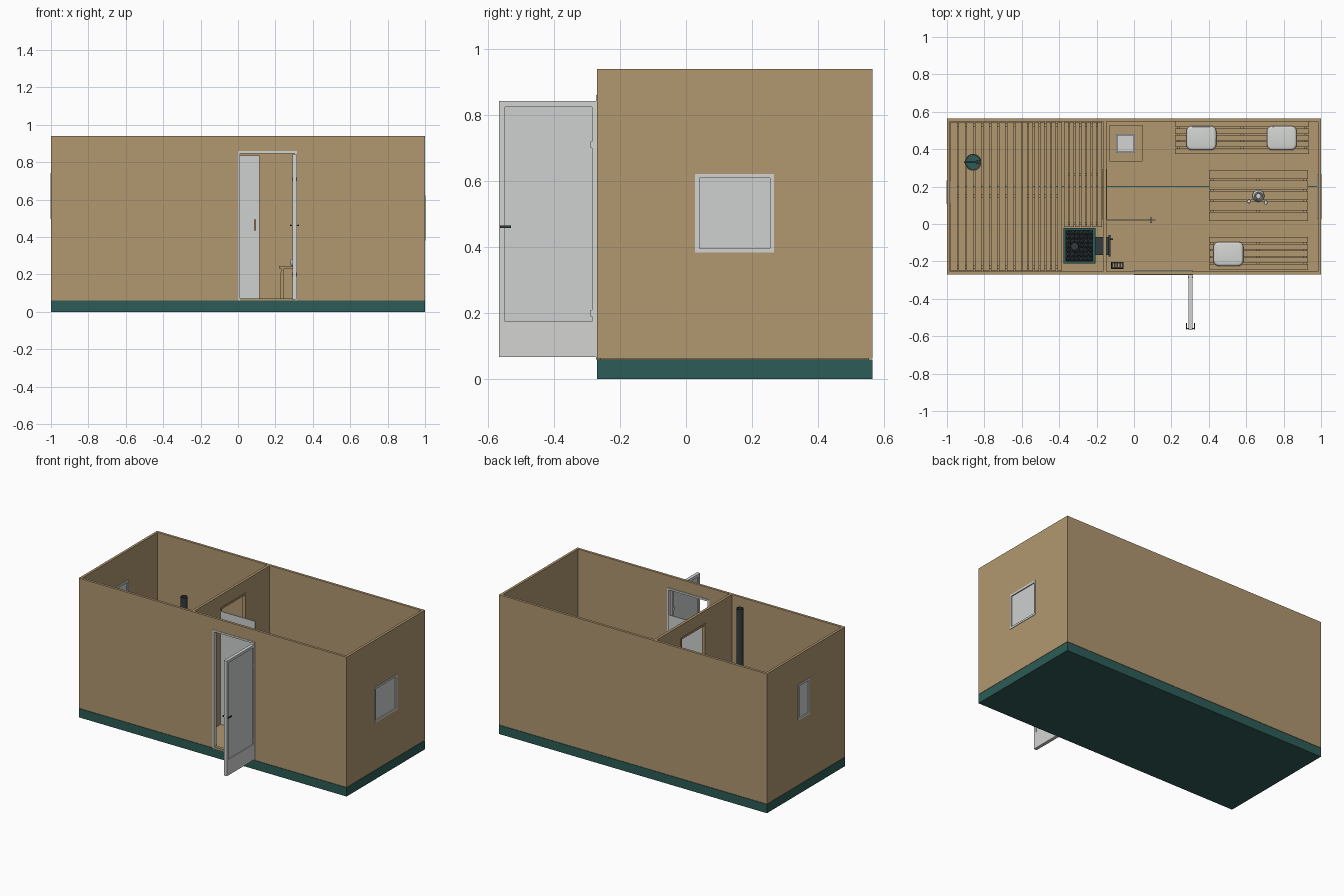
import bpy, bmesh, math, random
from mathutils import Vector

if "Cube" in bpy.data.objects:
    bpy.data.objects.remove(bpy.data.objects["Cube"])

random.seed(4)


def material(name, rgb):
    m = bpy.data.materials.new(name)
    lin = [((c / 255 + 0.055) / 1.055) ** 2.4 for c in rgb]
    m.diffuse_color = (*lin, 1)
    m.use_nodes = True
    m.node_tree.nodes["Principled BSDF"].inputs["Base Color"].default_value = m.diffuse_color
    return m


WOOD = material("warm_wood", (177, 151, 112))
GREEN = material("dark_green", (44, 92, 87))
PALE = material("pale_grey", (211, 213, 210))
GLASS = material("glass_grey", (206, 209, 208))
IRON = material("charcoal_iron", (52, 60, 64))


def finish(name, bm, mat, smooth=False):
    me = bpy.data.meshes.new(name)
    bm.to_mesh(me)
    bm.free()
    me.materials.append(mat)
    ob = bpy.data.objects.new(name, me)
    bpy.context.collection.objects.link(ob)
    if smooth:
        bpy.ops.object.select_all(action='DESELECT')
        ob.select_set(True)
        bpy.context.view_layer.objects.active = ob
        bpy.ops.object.shade_smooth_by_angle()
    return ob


def add_box(bm, x, y, z):
    """Box from three (low, high) ranges."""
    vs = bmesh.ops.create_cube(bm, size=1)["verts"]
    for v in vs:
        v.co = Vector([(a + b) / 2 + c * (b - a) for (a, b), c in zip((x, y, z), v.co)])


def boxes(name, mat, *ranges):
    bm = bmesh.new()
    for r in ranges:
        add_box(bm, *r)
    return finish(name, bm, mat)


def lathe(name, mat, x, y, profile, n=24):
    """Turned part from (radius, z) points around a vertical axis."""
    bm = bmesh.new()
    rings = [[bm.verts.new((x + r * math.cos(2 * math.pi * i / n), y + r * math.sin(2 * math.pi * i / n), z))
              for i in range(n)] for r, z in profile]
    for a, b in zip(rings, rings[1:]):
        for i in range(n):
            bm.faces.new((a[i], a[(i + 1) % n], b[(i + 1) % n], b[i]))
    bm.faces.new(rings[0][::-1])
    bm.faces.new(rings[-1])
    return finish(name, bm, mat, True)


def cut(ob, *ranges):
    """Cut rectangular openings."""
    for r in ranges:
        cutter = boxes("cutter", WOOD, r)
        cutter.hide_render = True
        mod = ob.modifiers.new("opening", 'BOOLEAN')
        mod.operation, mod.solver, mod.object = 'DIFFERENCE', 'EXACT', cutter
        bpy.context.view_layer.objects.active = ob
        bpy.ops.object.modifier_apply(modifier=mod.name)
        bpy.data.objects.remove(cutter)


def frame(name, mat, axis, depth, u, z, w, bottom=True):
    """Rectangular frame; axis is the wall normal, depth its range."""
    parts = [((u[0], u[0] + w), z), ((u[1] - w, u[1]), z),
             ((u[0] + w, u[1] - w), (z[1] - w, z[1]))]
    if bottom:
        parts.append(((u[0] + w, u[1] - w), (z[0], z[0] + w)))
    return boxes(name, mat, *[(depth, a, b) if axis == 'x' else (a, depth, b) for a, b in parts])


# Foundation and floor
FRONT, BACK, T, Z0, TOP = -0.27, 0.565, 0.017, 0.062, 0.94
boxes("foundation", GREEN, ((-1, 1), (FRONT, BACK), (0, 0.06)))
boxes("floor", WOOD, ((-0.99, 0.99), (-0.26, 0.198), (0.058, 0.068)),
      ((-0.99, 0.99), (0.202, 0.555), (0.058, 0.068)))

# Outer walls and partition
walls = boxes("outer_walls", WOOD, ((-1, 1), (FRONT, BACK), (Z0, TOP)))
cut(walls, ((-1 + T, 1 - T), (FRONT + T, BACK - T), (0, 1)),
    ((0, 0.315), (-0.4, -0.2), (0, 0.86)),
    ((0.9, 1.1), (0.03, 0.265), (0.385, 0.62)),
    ((-1.1, -0.9), (0.11, 0.23), (0.5, 0.74)))
partition = boxes("partition_wall", WOOD, ((-0.165, -0.147), (FRONT + T, BACK - T), (0.068, TOP)))
cut(partition, ((-0.3, 0), (0.03, 0.29), (0, 0.85)))
frame("partition_door_frame", WOOD, 'x', (-0.168, -0.144), (0.025, 0.295), (0.068, 0.855), 0.012, False)

# Windows
for name, s, u, z in (("right_window", 1, (0.028, 0.267), (0.383, 0.622)),
                      ("left_window", -1, (0.108, 0.232), (0.498, 0.742))):
    d = sorted((s * 0.978, s * 1.003))
    frame(name + "_frame", PALE, 'x', d, u, z, 0.013)
    boxes(name + "_pane", GLASS, (sorted((s * 0.987, s * 0.996)),
          (u[0] + 0.012, u[1] - 0.012), (z[0] + 0.012, z[1] - 0.012)))

# Entrance frame, sill and open door
frame("entrance_frame", PALE, 'y', (-0.273, -0.248), (0, 0.315), (Z0, 0.86), 0.012, False)
boxes("entrance_sill", WOOD, ((0.012, 0.303), (-0.272, -0.25), (0.06, 0.072)))
y, z = (-0.567, -0.273), (0.067, 0.843)
boxes("entrance_door_frame", PALE,
      ((0.292, 0.314), (y[0], -0.548), z), ((0.292, 0.314), (-0.285, y[1]), z),
      ((0.292, 0.314), (-0.548, -0.285), (0.825, z[1])),
      ((0.292, 0.314), (-0.548, -0.285), (z[0], 0.174)))
boxes("entrance_door_pane", GLASS, ((0.297, 0.309), (-0.549, -0.284), (0.173, 0.826)))
boxes("entrance_door_handle", IRON, ((0.282, 0.324), (-0.562, -0.556), (0.459, 0.465)),
      ((0.322, 0.327), (-0.564, -0.53), (0.458, 0.466)), ((0.279, 0.284), (-0.564, -0.53), (0.458, 0.466)))
boxes("entrance_door_hinges", PALE, *[((0.29, 0.316), (-0.289, -0.282), (h, h + 0.02)) for h in (0.19, 0.7)])

# Inner glass door standing open
boxes("inner_door", GLASS, ((-0.145, 0.115), (0.018, 0.024), (0.072, 0.835)))
boxes("inner_door_handle", WOOD, ((0.085, 0.097), (0.006, 0.036), (0.435, 0.495)))


def slatted(name, x, y, top, n, along='x', legs=True, gap=0.006, thick=0.014):
    """Slatted top on a low frame with four legs."""
    lo, hi = y if along == 'x' else x
    step = (hi - lo + gap) / n
    parts = []
    for i in range(n):
        s = (lo + i * step, lo + (i + 1) * step - gap)
        parts.append((x, s, (top - thick, top)) if along == 'x' else (s, y, (top - thick, top)))
    b = 0.018
    for i in range(3):  # cross bearers under the slats
        if along == 'x':
            c = x[0] + b + (x[1] - x[0] - 2 * b) * i / 2
            parts.append(((c - 0.009, c + 0.009), (y[0] + 0.005, y[1] - 0.005), (top - 0.034, top - thick)))
        else:
            c = y[0] + b + (y[1] - y[0] - 2 * b) * i / 2
            parts.append(((x[0] + 0.005, x[1] - 0.005), (c - 0.009, c + 0.009), (top - 0.034, top - thick)))
    if legs:
        for lx in (x[0] + 0.006, x[1] - 0.024):
            for ly in (y[0] + 0.006, y[1] - 0.024):
                parts.append(((lx, lx + 0.018), (ly, ly + 0.018), (0.068, top - 0.034)))
    return boxes(name, WOOD, *parts)


# Hot room benches and duckboard
slatted("upper_bench", (-0.98, -0.6), (-0.25, 0.545), 0.41, 9, 'y')
slatted("lower_bench", (-0.595, -0.385), (-0.25, 0.545), 0.23, 7, 'y')
slatted("duckboard_floor", (-0.375, -0.17), (-0.015, 0.545), 0.102, 7, 'y', False)

# Sitting room furniture
slatted("back_bench", (0.22, 0.935), (0.375, 0.547), 0.245, 5)
slatted("front_bench", (0.4, 0.93), (-0.245, -0.07), 0.245, 5)
slatted("table", (0.4, 0.93), (0.015, 0.29), 0.36, 5)


def cushion(name, x, y, z):
    bm = bmesh.new()
    add_box(bm, (-0.08, 0.08), (-0.065, 0.065), (0, 0.036))
    bmesh.ops.bevel(bm, geom=[e for e in bm.edges if abs(e.verts[0].co.z - e.verts[1].co.z) > 0.01],
                    offset=0.03, segments=5, profile=0.5, affect='EDGES')
    rims = [e for e in bm.edges if abs(e.verts[0].co.z - e.verts[1].co.z) < 0.001]
    bmesh.ops.bevel(bm, geom=rims, offset=0.013, segments=3, profile=0.5, affect='EDGES')
    bmesh.ops.translate(bm, verts=bm.verts, vec=(x, y, z))
    finish(name, bm, PALE, True)


for i, (x, y) in enumerate(((0.36, 0.46), (0.79, 0.46), (0.505, -0.16))):
    cushion(f"cushion_{i + 1}", x, y, 0.245)

# Jug and cups on the table
lathe("jug", PALE, 0.665, 0.15, [(0.024, 0.36), (0.032, 0.385), (0.018, 0.42), (0.021, 0.435), (0.016, 0.435), (0.013, 0.42)])
for i, (x, y) in enumerate(((0.615, 0.122), (0.705, 0.115))):
    lathe(f"cup_{i + 1}", PALE, x, y, [(0.009, 0.36), (0.012, 0.385), (0.009, 0.385), (0.008, 0.365)], 16)

# Wash stand with pale basin
boxes("wash_stand", WOOD, ((-0.13, 0.045), (0.335, 0.53), (0.285, 0.3)),
      *[((a, a + 0.018), (b, b + 0.018), (0.068, 0.285)) for a in (-0.127, 0.024) for b in (0.338, 0.509)])
frame_z = (0.3, 0.318)
boxes("basin", PALE, ((-0.095, 0.005), (0.38, 0.48), (0.3, 0.306)),
      ((-0.095, -0.087), (0.38, 0.48), frame_z), ((-0.003, 0.005), (0.38, 0.48), frame_z),
      ((-0.087, -0.003), (0.38, 0.388), frame_z), ((-0.087, -0.003), (0.472, 0.48), frame_z))

# Stove with stones, fire tunnel and chimney
sx, sy, sz = (-0.377, -0.207), (-0.212, -0.022), (0.09, 0.39)
boxes("stove_casing", GREEN, (sx, (sy[0], sy[0] + 0.014), sz), (sx, (sy[1] - 0.014, sy[1]), sz),
      ((sx[0], sx[0] + 0.014), sy, sz), ((sx[1] - 0.014, sx[1]), sy, sz))
boxes("stove_firebox", IRON, ((-0.363, -0.221), (-0.198, -0.036), (0.085, 0.355)),
      ((-0.215, -0.135), (-0.165, -0.07), (0.12, 0.27)),
      *[((a, a + 0.016), (b, b + 0.016), (0.068, 0.09)) for a in (-0.373, -0.227) for b in (-0.208, -0.042)])
bm = bmesh.new()
for i in range(6):
    for j in range(7):
        stone = bmesh.ops.create_icosphere(bm, subdivisions=1, radius=random.uniform(0.013, 0.017))["verts"]
        bmesh.ops.translate(bm, verts=stone, vec=(-0.352 + i * 0.024, -0.188 + j * 0.0235, random.uniform(0.36, 0.375)))
finish("stove_stones", bm, IRON)
boxes("stove_door", IRON, ((-0.137, -0.125), (-0.175, -0.06), (0.11, 0.28)),
      ((-0.125, -0.112), (-0.085, -0.077), (0.16, 0.23)))
lathe("chimney_pipe", IRON, -0.318, -0.12, [(0.022, 0.35), (0.022, 0.94), (0.018, 0.94), (0.018, 0.9)])

# Firewood crate
boxes("firewood_crate", IRON, ((-0.122, -0.055), (-0.24, -0.202), (0.068, 0.076)),
      *[((-0.122, -0.055), b, (0.076, 0.13)) for b in ((-0.24, -0.236), (-0.206, -0.202))],
      *[(a, (-0.236, -0.206), (0.076, 0.13)) for a in ((-0.122, -0.118), (-0.059, -0.055))])
boxes("firewood", WOOD, *[((-0.116 + i * 0.0145, -0.105 + i * 0.0145), (-0.233, -0.209), (0.077, 0.135)) for i in range(4)])

# Water bucket and ladle
lathe("bucket", WOOD, -0.86, 0.33, [(0.036, 0.41), (0.045, 0.485), (0.041, 0.485), (0.039, 0.465)])
lathe("bucket_water", GREEN, -0.86, 0.33, [(0.0385, 0.462), (0.0385, 0.467)])
boxes("ladle", IRON, ((-0.91, -0.83), (0.327, 0.333), (0.486, 0.492)), ((-0.845, -0.825), (0.32, 0.34), (0.468, 0.492)))
